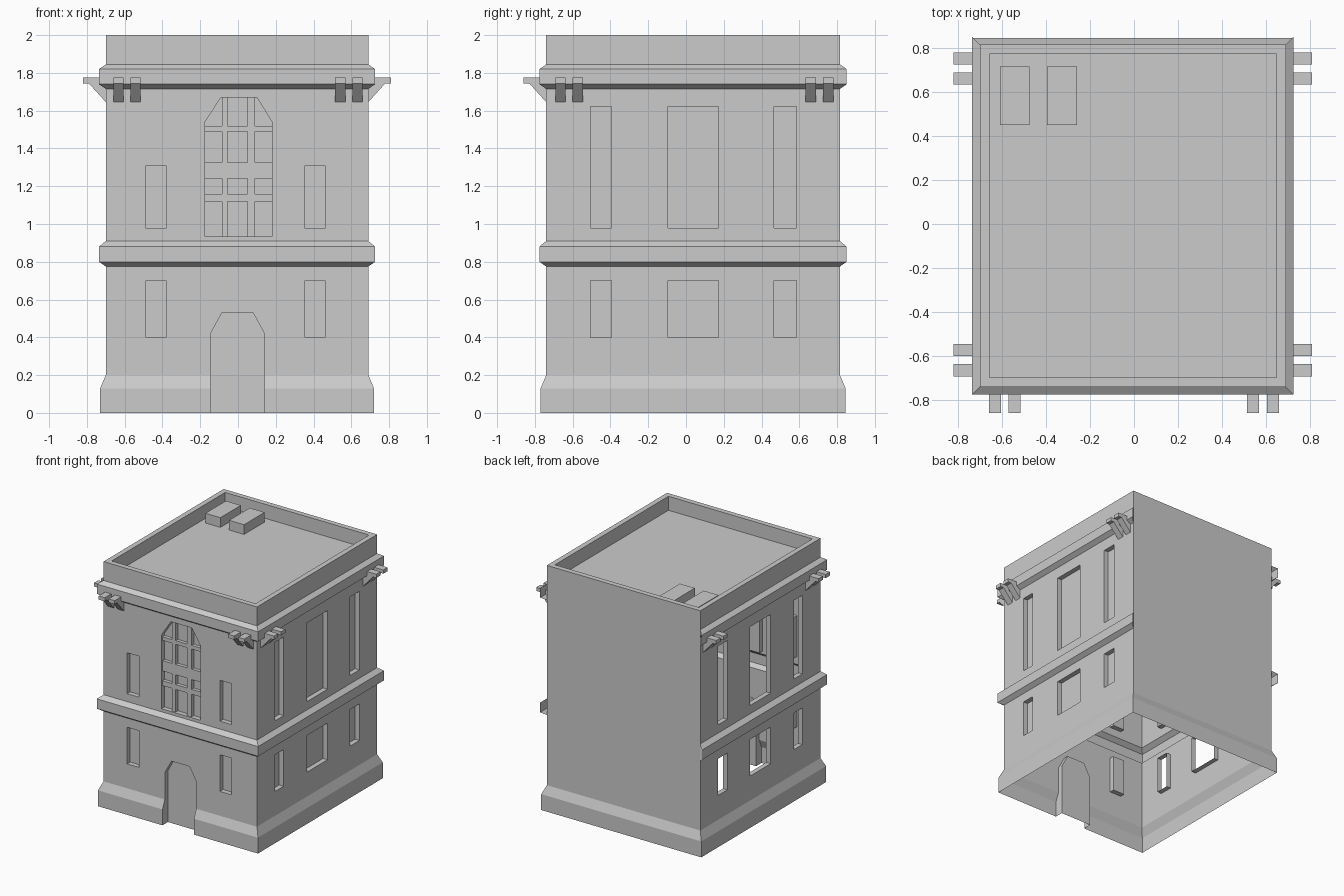
import bpy, bmesh
from mathutils import Vector

if "Cube" in bpy.data.objects:
    bpy.data.objects.remove(bpy.data.objects["Cube"])

X0, X1, Y0, Y1 = -0.70, 0.69, -0.74, 0.815   # wall planes
DEPTH = 0.04                                  # window reveal depth

# Each side maps (u along wall, z, d outward) to world space
SIDES = {
    "front": (lambda u, z, d: Vector((u, Y0 - d, z)), X0, X1),
    "back": (lambda u, z, d: Vector((u, Y1 + d, z)), X0, X1),
    "right": (lambda u, z, d: Vector((X1 + d, u, z)), Y0, Y1),
    "left": (lambda u, z, d: Vector((X0 - d, u, z)), Y0, Y1),
}


def finish(bm, name):
    bmesh.ops.remove_doubles(bm, verts=bm.verts, dist=0.0005)
    bmesh.ops.recalc_face_normals(bm, faces=bm.faces)
    me = bpy.data.meshes.new(name)
    bm.to_mesh(me)
    bm.free()
    ob = bpy.data.objects.new(name, me)
    bpy.context.collection.objects.link(ob)
    return ob


def face(bm, pts):
    return bm.faces.new([bm.verts.new(p) for p in pts])


def rect(u0, u1, z0, z1):
    return [(u0, z0), (u1, z0), (u1, z1), (u0, z1)]


def panel(bm, P, outer, holes):
    """Flat wall panel with window holes."""
    edges = []
    for loop in [outer] + holes:
        vs = [bm.verts.new(P(u, z, 0)) for u, z in loop]
        edges += [bm.edges.new((vs[i - 1], vs[i])) for i in range(len(vs))]
    n = (P(0, 0, 1) - P(0, 0, 0)).normalized()
    bmesh.ops.triangle_fill(bm, edges=edges, use_beauty=True, normal=n)


def reveal(bm, P, loop, closed=True):
    for i in range(0 if closed else 1, len(loop)):
        a, b = loop[i - 1], loop[i]
        face(bm, [P(*a, 0), P(*b, 0), P(*b, -DEPTH), P(*a, -DEPTH)])


def strip(bm, P, u0, u1, prof, m0=1, m1=1):
    """Moulding profile swept along a side, mitred at the ends."""
    for (o, z), (p, w) in zip(prof, prof[1:]):
        face(bm, [P(u0 - o * m0, z, o), P(u1 + o * m1, z, o),
                  P(u1 + p * m1, w, p), P(u0 - p * m0, w, p)])


def box(name, x0, x1, y0, y1, z0, z1):
    bm = bmesh.new()
    bmesh.ops.create_cube(bm, size=1)
    for v in bm.verts:
        v.co = Vector(((x0 + x1) / 2 + v.co.x * (x1 - x0),
                       (y0 + y1) / 2 + v.co.y * (y1 - y0),
                       (z0 + z1) / 2 + v.co.z * (z1 - z0)))
    return finish(bm, name)


BASE = [(0.03, 0), (0.03, 0.13), (0, 0.2)]
MID = [(0, 0.775), (0.036, 0.80), (0.036, 0.88), (0, 0.91)]
TOP = [(0, 1.715), (0.036, 1.74), (0.036, 1.82), (0, 1.845), (0, 2.0)]

# Openings
DOOR = [(-0.145, 0.2), (-0.145, 0.42), (-0.085, 0.53),
        (0.08, 0.53), (0.14, 0.42), (0.14, 0.2)]
BIG = [(-0.175, 0.935), (0.18, 0.935), (0.18, 1.54),
       (0.10, 1.67), (-0.09, 1.67), (-0.175, 1.54)]
FRONT_U = [(-0.487, -0.38), (0.355, 0.46)]
SIDE_U = [(-0.505, -0.395), (-0.095, 0.173), (0.465, 0.585)]
windows = {
    "front": ([rect(a, b, 0.4, 0.7) for a, b in FRONT_U],
              [rect(a, b, 0.975, 1.31) for a, b in FRONT_U] + [BIG]),
}
for s in ("left", "right"):
    windows[s] = ([rect(a, b, 0.4, 0.7) for a, b in SIDE_U],
                  [rect(a, b, 0.978, 1.622) for a, b in SIDE_U])

# Hollow wall shell with mouldings, plus recessed panes
shell, panes = bmesh.new(), bmesh.new()
for side, (low, high) in windows.items():
    P, u0, u1 = SIDES[side]
    outer = rect(u0, u1, 0.2, 0.775)
    if side == "front":
        outer = outer[:1] + DOOR + outer[1:]
        strip(shell, P, u0, -0.145, BASE, 1, 0)
        strip(shell, P, 0.14, u1, BASE, 0, 1)
    else:
        strip(shell, P, u0, u1, BASE)
    panel(shell, P, outer, low)
    panel(shell, P, rect(u0, u1, 0.91, 1.715), high)
    strip(shell, P, u0, u1, MID)
    strip(shell, P, u0, u1, TOP)
    for loop in low + high:
        reveal(shell, P, loop)
        if side != "left":                     # left windows are open
            face(panes, [P(u, z, -DEPTH) for u, z in loop])

# Door jambs and leaf
P = SIDES["front"][0]
reveal(shell, P, DOOR, closed=False)
for u in (-0.145, 0.14):
    face(shell, [P(u, z, o) for o, z in BASE] + [P(u, 0.2, -DEPTH), P(u, 0, -DEPTH)])
leaf = [(-0.145, 0)] + DOOR[1:-1] + [(0.14, 0)]
door = bmesh.new()
face(door, [P(u, z, -DEPTH) for u, z in leaf])
finish(door, "door")

# Plain back wall with plinth
P, u0, u1 = SIDES["back"]
strip(shell, P, u0, u1, BASE + [(0, 2.0)])
finish(shell, "walls")
finish(panes, "window_panes")

# Parapet rim and sunken roof
roof = bmesh.new()


def ring(t, z):
    return [Vector((x, y, z)) for x, y in ((X0 + t, Y0 + t), (X1 - t, Y0 + t),
                                           (X1 - t, Y1 - t), (X0 + t, Y1 - t))]


rings = [ring(0, 2.0), ring(0.043, 2.0), ring(0.043, 1.885)]
for a, b in zip(rings, rings[1:]):
    for i in range(4):
        face(roof, [a[i - 1], a[i], b[i], b[i - 1]])
face(roof, rings[-1])
finish(roof, "roof")
for x in (-0.61, -0.395):
    box("roof_vent", x, x + 0.135, 0.45, 0.715, 1.885, 1.965)

# Glazing bars of the arched window
for a, b in ((-0.085, -0.055), (0.05, 0.09)):
    box("vertical_bar", a, b, -0.73, -0.70, 0.935, 1.67)
for a, b in ((1.12, 1.16), (1.24, 1.325), (1.49, 1.52)):
    box("cross_bar", -0.175, 0.18, -0.728, -0.70, a, b)

# Paired wedge brackets under the cornice
BRACKET = [(0, 1.645), (0.09, 1.745), (0.12, 1.745), (0.12, 1.775), (0, 1.775)]
FRONT_B = [(-0.66, -0.605), (-0.57, -0.515), (0.513, 0.568), (0.605, 0.66)]
SIDE_B = [(-0.692, -0.637), (-0.60, -0.545), (0.633, 0.688), (0.725, 0.78)]
for side, spans in (("front", FRONT_B), ("left", SIDE_B), ("right", SIDE_B)):
    P = SIDES[side][0]
    for a, b in spans:
        bm = bmesh.new()
        ends = [[P(u, z, d) for d, z in BRACKET] for u in (a, b)]
        for e in ends:
            face(bm, e)
        for i in range(len(BRACKET)):
            face(bm, [ends[0][i - 1], ends[0][i], ends[1][i], ends[1][i - 1]])
        finish(bm, side + "_bracket")
